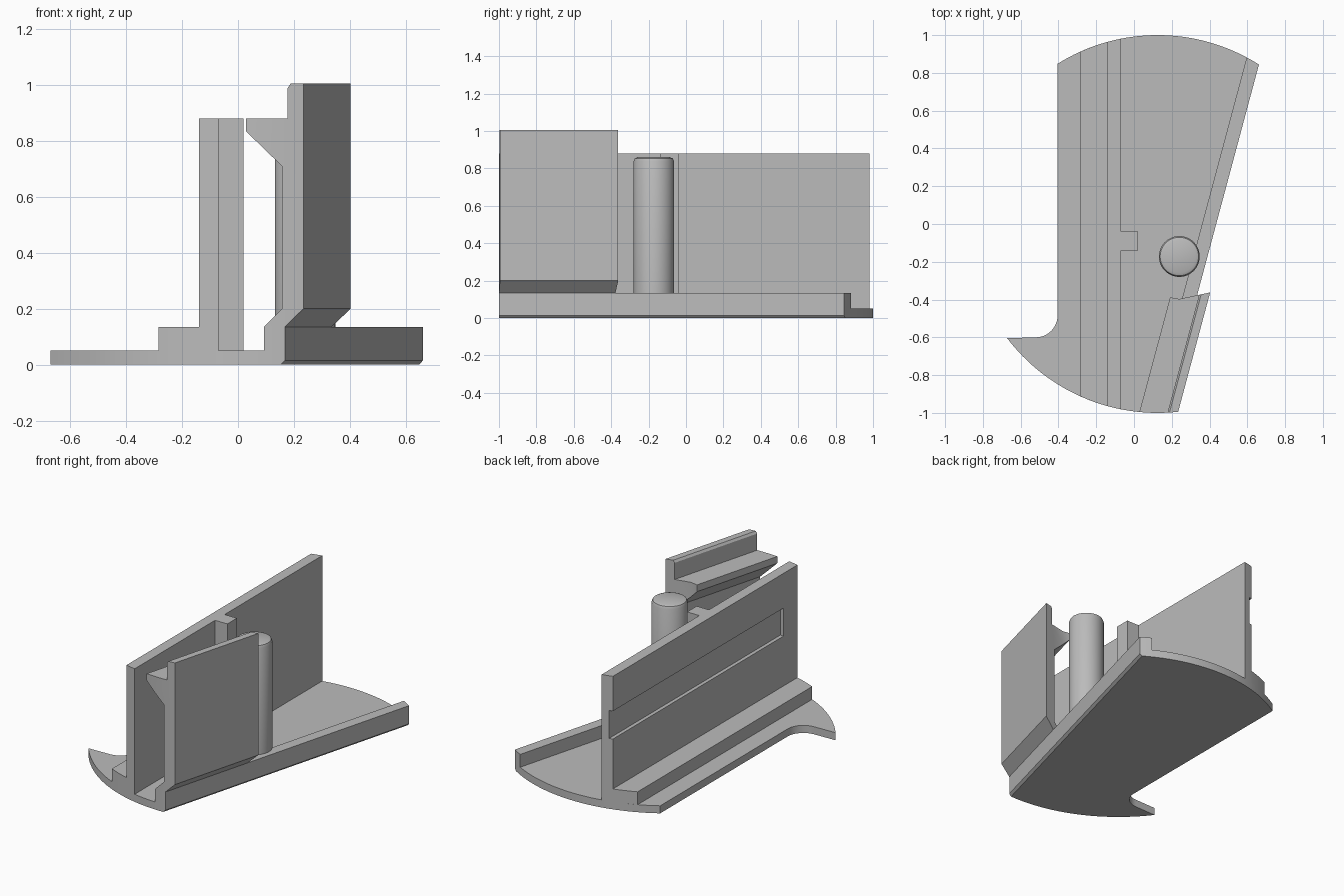
import bpy
import bmesh
from math import sin, cos, tan, radians, sqrt

if "Cube" in bpy.data.objects:
    bpy.data.objects.remove(bpy.data.objects["Cube"])

CX = 0.125               # centre of the unit circle that trims the ends
LEAN = tan(radians(15))  # sideways run of the clamp edge

grey = bpy.data.materials.new("plain grey")
grey.use_nodes = True
grey.diffuse_color = (0.5, 0.5, 0.5, 1)
grey.node_tree.nodes["Principled BSDF"].inputs["Base Color"].default_value = (0.5, 0.5, 0.5, 1)


def arc(cx, cy, r, start, end, steps):
    angles = [radians(start + (end - start) * i / steps) for i in range(steps + 1)]
    return [(cx + r * cos(a), cy + r * sin(a)) for a in angles]


def extrude(name, ring_a, ring_b):
    """Solid between two matching rings of 3D points."""
    bm = bmesh.new()
    a = [bm.verts.new(p) for p in ring_a]
    b = [bm.verts.new(p) for p in ring_b]
    bm.faces.new(a)
    bm.faces.new(b)
    n = len(a)
    for i in range(n):
        j = (i + 1) % n
        bm.faces.new((a[i], a[j], b[j], b[i]))
    bmesh.ops.recalc_face_normals(bm, faces=bm.faces)
    mesh = bpy.data.meshes.new(name)
    bm.to_mesh(mesh)
    bm.free()
    obj = bpy.data.objects.new(name, mesh)
    bpy.context.collection.objects.link(obj)
    mesh.materials.append(grey)
    return obj


def prism(name, outline, z0, z1):
    return extrude(name, [(x, y, z0) for x, y in outline], [(x, y, z1) for x, y in outline])


def leaning_bar(name, profile, y0, y1):
    """Extrude an x-z profile along the leaning edge."""
    rings = [[(x + LEAN * (y + 0.99), y, z) for x, z in profile] for y in (y0, y1)]
    return extrude(name, *rings)


def cut(obj, cutter, operation):
    cutter.hide_render = True
    mod = obj.modifiers.new("cut", "BOOLEAN")
    mod.operation = operation
    mod.solver = "EXACT"
    mod.object = cutter
    bpy.context.view_layer.objects.active = obj
    bpy.ops.object.modifier_apply(modifier=mod.name)
    bpy.data.objects.remove(cutter)


def smooth(obj):
    bpy.ops.object.select_all(action="DESELECT")
    obj.select_set(True)
    bpy.context.view_layer.objects.active = obj
    bpy.ops.object.shade_smooth_by_angle(angle=radians(25))


def rail(name, x0, x1, z0, z1):
    """Lengthwise slab whose ends follow the circle."""
    xs = [x0 + (x1 - x0) * i / 4 for i in range(5)]
    ends = [(x, sqrt(1 - (x - CX) ** 2)) for x in xs]
    outline = [(x, -y) for x, y in ends] + ends[::-1]
    return prism(name, outline, z0, z1)


# Floor plate with the pointed tail
floor = prism("floor_plate",
              arc(CX, 0, 1, 61.8, 122, 32)
              + arc(-0.52, -0.485, 0.115, 0, -90, 12)
              + arc(CX, 0, 1, 217.2, 268.2, 28), 0, 0.05)

# Stepped foot and upright fence
step = rail("fence_step", -0.285, -0.14, 0.05, 0.135)
fence = rail("fence_wall", -0.14, -0.07, 0.05, 0.88)
groove = prism("groove_cutter", [(-0.2, -0.82), (-0.116, -0.82), (-0.116, 1.2), (-0.2, 1.2)],
               0.465, 0.65)
cut(fence, groove, "DIFFERENCE")
tab = prism("fence_tab", [(-0.07, -0.14), (0.02, -0.14), (0.02, -0.04), (-0.07, -0.04)], 0.05, 0.88)

# Low rim along the leaning edge
rim = leaning_bar("edge_rim", [(0.095, 0), (0.155, 0), (0.17, 0.015), (0.17, 0.135), (0.095, 0.135)],
                  -1.2, 1.2)
cut(rim, prism("round_trim", arc(CX, 0, 1, 0, 358, 179), -0.1, 1.2), "INTERSECT")

# Hooked clamp wall standing on the rim
clamp = leaning_bar("hooked_clamp",
                    [(0.095, 0.135), (0.17, 0.135), (0.235, 0.2), (0.235, 1.005), (0.19, 1.005),
                     (0.18, 0.99), (0.18, 0.88), (0.03, 0.88), (0.03, 0.835), (0.16, 0.71),
                     (0.16, 0.2)], -1.2, 0)
clamp_area = arc(CX, 0, 1, 200, 340, 70) + [(0.405, -0.362), (0.24, -0.397), (0.19, -0.388)]
cut(clamp, prism("clamp_trim", clamp_area, -0.1, 1.2), "INTERSECT")

# Round pin with a bevelled top
pin = prism("pin", arc(0.24, -0.172, 0.108, 0, 352.5, 47), 0.05, 0.86)
bm = bmesh.new()
bm.from_mesh(pin.data)
top_edges = [e for e in bm.edges if all(v.co.z > 0.8 for v in e.verts)]
bmesh.ops.bevel(bm, geom=top_edges, offset=0.022, segments=2, profile=0.5, affect="EDGES")
bm.to_mesh(pin.data)
bm.free()

for part in (floor, step, fence, rim, clamp, pin):
    smooth(part)
